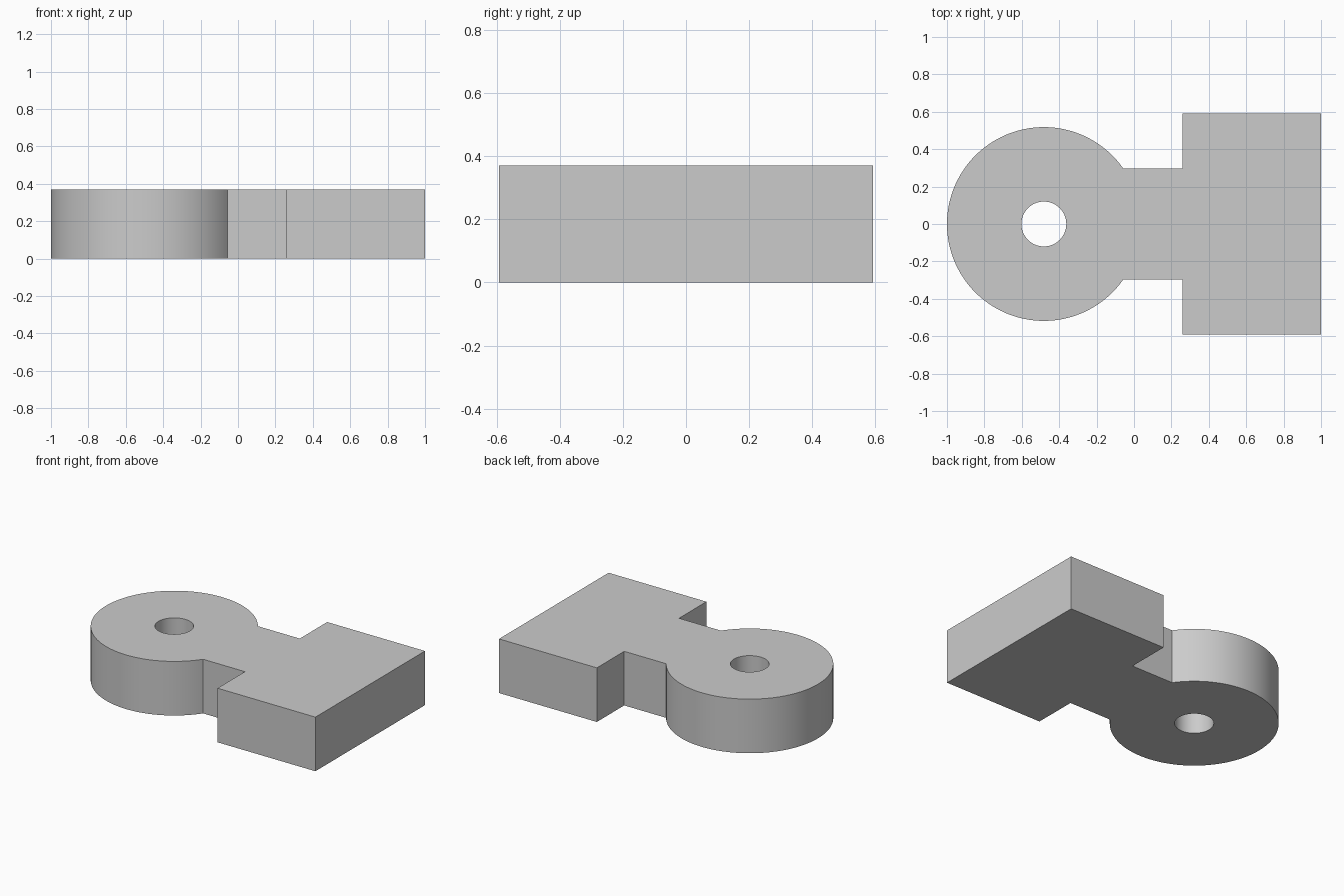
import bpy
import bmesh
from math import asin, cos, sin, pi, radians

cube = bpy.data.objects.get("Cube")
if cube:
    bpy.data.objects.remove(cube, do_unlink=True)

HEIGHT = 0.37
DISC_X, DISC_R, HOLE_R = -0.482, 0.518, 0.12
NECK_X, NECK_Y = 0.26, 0.296
BLOCK_X, BLOCK_Y = 1.0, 0.592


def arc(radius, start, end, steps):
    """Points on an arc around the disc centre, both ends included."""
    angles = [start + (end - start) * i / steps for i in range(steps + 1)]
    return [(DISC_X + radius * cos(a), radius * sin(a)) for a in angles]


def add_loop(bm, points):
    verts = [bm.verts.new((x, y, 0)) for x, y in points]
    return [bm.edges.new((a, b)) for a, b in zip(verts, verts[1:] + verts[:1])]


# Outline: round head, narrow neck, wide block
join = asin(NECK_Y / DISC_R)
block_side = [(NECK_X, NECK_Y), (NECK_X, BLOCK_Y), (BLOCK_X, BLOCK_Y)]
outline = arc(DISC_R, join, 2 * pi - join, 96)
outline += [(x, -y) for x, y in block_side] + block_side[::-1]

# Fill the outline around the hole and extrude it
bm = bmesh.new()
edges = add_loop(bm, outline) + add_loop(bm, arc(HOLE_R, 0, 2 * pi, 64)[:-1])
bmesh.ops.triangle_fill(bm, edges=edges, use_beauty=True)
top = bmesh.ops.extrude_face_region(bm, geom=bm.faces[:])["geom"]
top_verts = [g for g in top if isinstance(g, bmesh.types.BMVert)]
bmesh.ops.translate(bm, verts=top_verts, vec=(0, 0, HEIGHT))
bmesh.ops.recalc_face_normals(bm, faces=bm.faces[:])
mesh = bpy.data.meshes.new("link_plate")
bm.to_mesh(mesh)
bm.free()

plate = bpy.data.objects.new("link_plate", mesh)
bpy.context.collection.objects.link(plate)

# Plain grey material
grey = bpy.data.materials.new("light_grey")
grey.use_nodes = True
colour = (0.6, 0.6, 0.6, 1)
grey.diffuse_color = colour
grey.node_tree.nodes["Principled BSDF"].inputs["Base Color"].default_value = colour
mesh.materials.append(grey)

# Smooth round walls, sharp rims
bpy.ops.object.select_all(action="DESELECT")
plate.select_set(True)
bpy.context.view_layer.objects.active = plate
bpy.ops.object.shade_smooth_by_angle(angle=radians(30))
